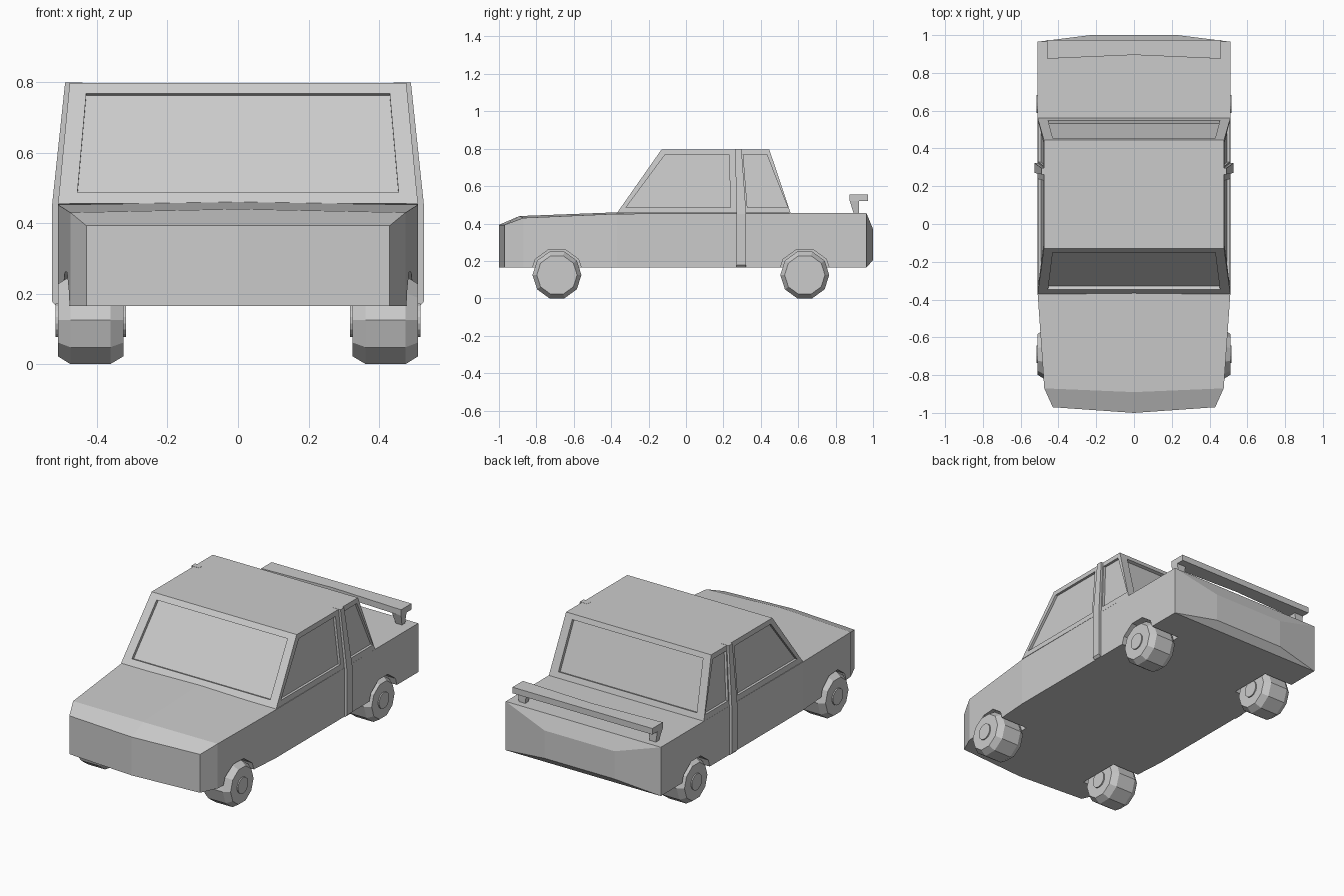
import bpy, bmesh, math
from mathutils import Matrix, Vector

if "Cube" in bpy.data.objects:
    bpy.data.objects.remove(bpy.data.objects["Cube"])


def finish(name, bm, mirror=False):
    """Optionally duplicate across x = 0, weld, fix normals, make the object."""
    if mirror:
        dup = bmesh.ops.duplicate(bm, geom=bm.verts[:] + bm.edges[:] + bm.faces[:])
        for v in dup["geom"]:
            if isinstance(v, bmesh.types.BMVert):
                v.co.x *= -1
    bmesh.ops.remove_doubles(bm, verts=bm.verts[:], dist=0.0005)
    bmesh.ops.recalc_face_normals(bm, faces=bm.faces[:])
    me = bpy.data.meshes.new(name)
    bm.to_mesh(me)
    bm.free()
    ob = bpy.data.objects.new(name, me)
    bpy.context.collection.objects.link(ob)
    return ob


def face(bm, pts):
    return bm.faces.new([bm.verts.new(p) for p in pts])


def loft(name, rings, mirror=False):
    """Solid through a list of equal-length rings."""
    bm = bmesh.new()
    n = len(rings[0])
    for a, b in zip(rings, rings[1:]):
        for i in range(n):
            j = (i + 1) % n
            face(bm, (a[i], a[j], b[j], b[i]))
    face(bm, rings[0])
    face(bm, rings[-1])
    return finish(name, bm, mirror)


def spin_x(name, profile, y, z, side, sides=10):
    """Closed drum round the x axis from (x, radius) pairs, flat side down."""
    angles = [2 * math.pi * (i + 0.5) / sides for i in range(sides)]
    return loft(name, [[(side * x, y + r * math.sin(a), z - r * math.cos(a))
                        for a in angles] for x, r in profile])


# lower body: half shell, stations are side (x, y, z) and centre (y, z)
BOT, BELT, ROOF = 0.165, 0.455, 0.797
stations = [((0.43, -0.97, 0.393), (-1.0, 0.393)),
            ((0.475, -0.87, 0.43), (-0.89, 0.44)),
            ((0.51, -0.37, 0.452), (-0.37, 0.46)),
            ((0.51, 0.56, BELT), (0.56, BELT)),
            ((0.51, 0.965, BELT), (0.965, BELT))]
bm = bmesh.new()
for (s, c), (s2, c2) in zip(stations, stations[1:]):
    face(bm, (s, s2, (0, *c2), (0, *c)))
    face(bm, (s, s2, (s2[0], s2[1], BOT), (s[0], s[1], BOT)))
    face(bm, ((s[0], s[1], BOT), (s2[0], s2[1], BOT), (0, c2[0], BOT), (0, c[0], BOT)))
s, c = stations[0]
face(bm, (s, (s[0], s[1], BOT), (0, c[0], BOT), (0, *c)))
# bulged tail
ct, cb = (0.51, 0.965, BELT), (0.51, 0.965, BOT)
it, ib = (0.23, 1.0, 0.37), (0.23, 1.0, 0.205)
mt, mb = (0, 1.0, 0.37), (0, 1.0, 0.205)
face(bm, (ct, it, ib, cb))
face(bm, (ct, it, mt))
face(bm, (ct, mt, (0, 0.965, BELT)))
face(bm, (cb, ib, mb))
face(bm, (cb, mb, (0, 0.965, BOT)))
face(bm, (it, mt, mb, ib))
body = finish("body", bm, mirror=True)

# wheels, hubs and wheel arch cut-outs
for end, y in (("front", -0.69), ("rear", 0.635)):
    for label, side in (("right", 1), ("left", -1)):
        tag = f"{end}_{label}"
        spin_x(f"{tag}_wheel", [(0.325, 0.108), (0.362, 0.131), (0.475, 0.131),
                                (0.51, 0.108)], y, 0.125, side)
        spin_x(f"{tag}_hub", [(0.318, 0.048), (0.517, 0.048)], y, 0.125, side, 16)
        cutter = spin_x(f"{tag}_arch_cutter", [(0.318, 0.143), (0.6, 0.143)],
                        y, 0.125, side)
        cutter.hide_render = True
        cutter.hide_viewport = True
        mod = body.modifiers.new("arch", 'BOOLEAN')
        mod.operation = 'DIFFERENCE'
        mod.solver = 'EXACT'
        mod.object = cutter


# cabin: four leaning sides with recessed windows
def at(z, low, high):
    return low + (high - low) * (z - BELT) / (ROOF - BELT)


def recessed(bm, outer, inner, push):
    deep = [Vector(p) + Vector(push) for p in inner]
    for a, b in ((outer, inner), (inner, deep)):
        for i in range(4):
            j = (i + 1) % 4
            face(bm, (a[i], a[j], b[j], b[i]))
    face(bm, deep)


LO, HI = 0.487, 0.768
bm = bmesh.new()
for s in (1, -1):
    def on_side(pts):
        return [(s * at(z, 0.51, 0.477), y, z) for y, z in pts]
    recessed(bm, on_side([(-0.37, BELT), (0.28, BELT), (0.28, ROOF), (-0.13, ROOF)]),
             on_side([(-0.32, LO), (0.238, LO), (0.23, HI), (-0.112, HI)]),
             (-0.015 * s, 0, 0))
    recessed(bm, on_side([(0.28, BELT), (0.56, BELT), (0.445, ROOF), (0.28, ROOF)]),
             on_side([(0.328, LO), (0.543, LO), (0.432, HI), (0.306, HI)]),
             (-0.015 * s, 0, 0))
for low, high, push in ((-0.37, -0.13, 0.018), (0.56, 0.445, -0.018)):
    def on_end(pts):
        return [(x, at(z, low, high), z) for x, z in pts]
    recessed(bm, on_end([(-0.51, BELT), (0.51, BELT), (0.477, ROOF), (-0.477, ROOF)]),
             on_end([(-0.455, LO), (0.455, LO), (0.43, HI), (-0.43, HI)]),
             (0, push, -0.006))
for z, x, y0, y1 in ((ROOF, 0.477, -0.13, 0.445), (BELT, 0.51, -0.37, 0.56)):
    face(bm, [(-x, y0, z), (x, y0, z), (x, 0.28, z), (x, y1, z), (-x, y1, z), (-x, 0.28, z)])
finish("cabin", bm)

# raised door pillars
loft("door_pillars", [[(x - 0.05, a, z), (x, a, z), (x, b, z), (x - 0.05, b, z)]
                      for x, a, b, z in ((0.515, 0.27, 0.322, BOT), (0.527, 0.27, 0.322, 0.178),
                                         (0.527, 0.27, 0.322, 0.45), (0.49, 0.263, 0.297, 0.798))],
     mirror=True)

# rear wing and its two supports
plan = [(-0.46, 0.875), (0, 0.895), (0.46, 0.875), (0.46, 0.973), (-0.46, 0.973)]
loft("rear_wing", [[(x, y, z) for x, y in plan] for z in (0.52, 0.556)])
loft("wing_supports", [[(x0, a, z), (x1, a, z), (x1, b, z), (x0, b, z)]
                       for x0, x1, a, b, z in ((0.41, 0.45, 0.898, 0.926, 0.45),
                                               (0.40, 0.46, 0.875, 0.926, 0.522))], mirror=True)
